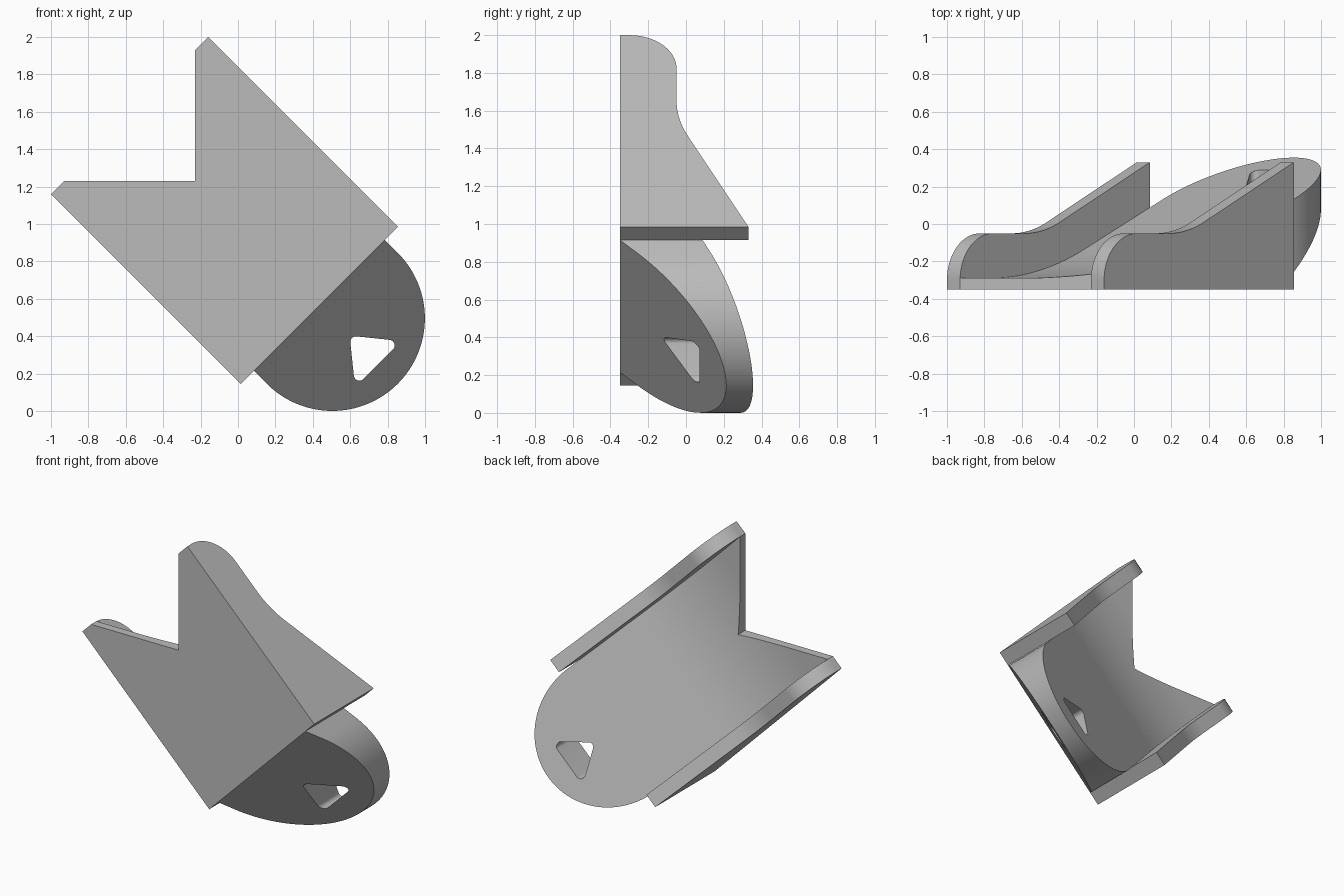
import bpy, bmesh, math
from mathutils import Vector

if "Cube" in bpy.data.objects:
    bpy.data.objects.remove(bpy.data.objects["Cube"], do_unlink=True)

# Main dimensions, measured along (u), across (v) and through (y) the tilted bracket
TAIL, PLATE_END, TIP = -1.527, -0.092, 0.501
FRONT, BACK = -0.35, 0.355
MID, INNER, OUTER = 0.707, 0.495, 0.594
SLOPE = 0.45

grey = bpy.data.materials.new("plain grey")
grey.use_nodes = True
grey.diffuse_color = (0.5, 0.5, 0.5, 1)
grey.node_tree.nodes["Principled BSDF"].inputs["Base Color"].default_value = (0.5, 0.5, 0.5, 1)


def rounded(corners, steps=24):
    """Outline through (a, b, radius) corners, with each corner filleted."""
    out = []
    for i, (a, b, r) in enumerate(corners):
        p = Vector((a, b))
        if r == 0:
            out.append(p)
            continue
        to_prev = (Vector(corners[i - 1][:2]) - p).normalized()
        to_next = (Vector(corners[(i + 1) % len(corners)][:2]) - p).normalized()
        half = to_prev.angle(to_next) / 2
        reach = r / math.tan(half)
        centre = p + (to_prev + to_next).normalized() * r / math.sin(half)
        d0, d1 = p + to_prev * reach - centre, p + to_next * reach - centre
        start = math.atan2(d0.y, d0.x)
        turn = math.atan2(d0.x * d1.y - d0.y * d1.x, d0.dot(d1))
        for k in range(steps + 1):
            ang = start + turn * k / steps
            out.append(centre + Vector((math.cos(ang), math.sin(ang))) * r)
    return [p for i, p in enumerate(out) if (p - out[i - 1]).length > 1e-4]


def place(u, v, y):
    """Turn the bracket's own axes 45 degrees in the upright plane."""
    s = math.sqrt(0.5)
    return ((u + v) * s, y, (v - u) * s)


def side_point(p, depth):
    return place(p.x, depth, p.y)


def plan_point(p, depth):
    return place(p.x, MID + p.y, depth)


def prism(name, outline, to_world, lo, hi):
    bm = bmesh.new()
    rings = [[bm.verts.new(to_world(p, d)) for p in outline] for d in (lo, hi)]
    n = len(outline)
    for ring in rings:
        bm.faces.new(ring)
    for i in range(n):
        j = (i + 1) % n
        bm.faces.new((rings[0][i], rings[0][j], rings[1][j], rings[1][i]))
    bmesh.ops.recalc_face_normals(bm, faces=bm.faces)
    mesh = bpy.data.meshes.new(name)
    bm.to_mesh(mesh)
    bm.free()
    mesh.materials.append(grey)
    obj = bpy.data.objects.new(name, mesh)
    bpy.context.collection.objects.link(obj)
    return obj


def cut(obj, cutter, operation):
    cutter.hide_render = True
    mod = obj.modifiers.new("cut", "BOOLEAN")
    mod.operation, mod.solver, mod.object = operation, "EXACT", cutter
    bpy.context.view_layer.objects.active = obj
    bpy.ops.object.modifier_apply(modifier=mod.name)
    bpy.data.objects.remove(cutter, do_unlink=True)


# Floor and tongue: side profile with a flat tail bending into a tapering ramp
far = 0.6
tail_y = -0.29


def ramp(u):
    return 0.088 + SLOPE * (u - PLATE_END)


bend = PLATE_END + (tail_y - 0.088) / SLOPE
under = FRONT + 0.95 * (far - PLATE_END)
floor_side = rounded([
    (TAIL - 0.1, FRONT, 0), (PLATE_END, FRONT, 0), (far, under, 0),
    (far, ramp(far), 0), (bend, tail_y, 1.75), (TAIL - 0.1, tail_y, 0)])
floor = prism("floor_and_tongue", floor_side, side_point, MID - 0.7, MID + 0.7)

# Plan outline: notched tail and half-round tip
plan = rounded([
    (TAIL, -INNER, 0), (TIP, -INNER, INNER), (TIP, INNER, INNER),
    (TAIL, INNER, 0), (TAIL + INNER, 0, 0)], 32)
cut(floor, prism("plan_cutter", plan, plan_point, -1, 1), "INTERSECT")

# Rounded triangular hole straight through the tongue
hole = rounded([(0.137, 0, 0.03), (0.353, 0.175, 0.03), (0.353, -0.175, 0.03)], 10)
cut(floor, prism("hole_cutter", hole, plan_point, -1, 1), "DIFFERENCE")

# Two matching side walls
wall_side = rounded([
    (TAIL, FRONT, 0), (PLATE_END, FRONT, 0), (PLATE_END, 0.33, 0),
    (-0.9, -0.05, 0.62), (TAIL, -0.05, 0.25)])
walls = [prism(name, wall_side, side_point, MID + s * INNER, MID + s * OUTER)
         for name, s in (("upper_wall", 1), ("lower_wall", -1))]

# Smooth the curved faces, keep the corners crisp
bpy.ops.object.select_all(action="DESELECT")
for obj in [floor] + walls:
    obj.select_set(True)
bpy.context.view_layer.objects.active = floor
bpy.ops.object.shade_smooth_by_angle(angle=math.radians(25))
